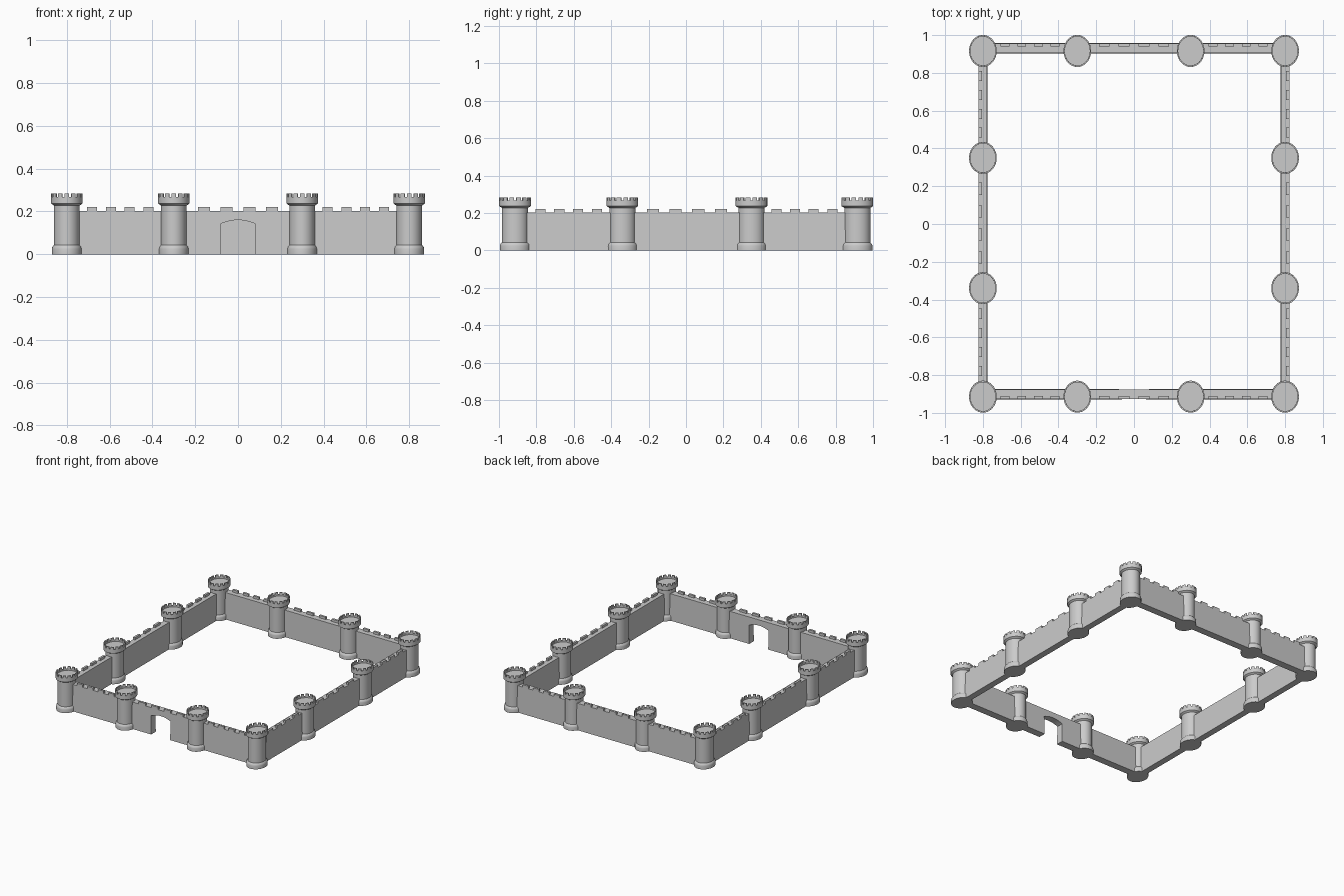
import bpy, bmesh, math
from mathutils import Matrix, Vector

if "Cube" in bpy.data.objects:
    bpy.data.objects.remove(bpy.data.objects["Cube"])

ROWS_X = [-0.8, -0.3, 0.3, 0.8]
ROWS_Y = [-0.914, -0.34, 0.35, 0.916]
SEG = 48


def add_object(name, bm):
    bmesh.ops.recalc_face_normals(bm, faces=bm.faces)
    me = bpy.data.meshes.new(name)
    bm.to_mesh(me)
    bm.free()
    ob = bpy.data.objects.new(name, me)
    bpy.context.collection.objects.link(ob)
    return ob


def hexa(bm, bottom, top):
    """Closed block between two matching quads."""
    b = [bm.verts.new(p) for p in bottom]
    t = [bm.verts.new(p) for p in top]
    bm.faces.new(b)
    bm.faces.new(t)
    for i in range(4):
        j = (i + 1) % 4
        bm.faces.new((b[i], b[j], t[j], t[i]))


def rect(x0, x1, y0, y1, z):
    return [(x0, y0, z), (x1, y0, z), (x1, y1, z), (x0, y1, z)]


# Tower: lathed shaft with flared foot, overhanging crown and sunken floor
def tower():
    bm = bmesh.new()
    profile = [(0.07, 0), (0.07, 0.025), (0.068, 0.034), (0.0605, 0.043),
               (0.0605, 0.228), (0.066, 0.232), (0.0733, 0.237), (0.0733, 0.267),
               (0.066, 0.267), (0.066, 0.256)]
    rings = [[bm.verts.new((r * math.cos(2 * math.pi * i / SEG),
                            r * math.sin(2 * math.pi * i / SEG), z))
              for i in range(SEG)] for r, z in profile]
    for a, b in zip(rings, rings[1:]):
        for i in range(SEG):
            j = (i + 1) % SEG
            bm.faces.new((a[i], a[j], b[j], b[i]))
    bm.faces.new(rings[0])
    bm.faces.new(rings[-1])
    # Crown merlons, curved to follow the rim
    count, steps = 14, 3
    for k in range(count):
        mid = 2 * math.pi * (k + 0.5) / count
        half = math.pi / count * 0.66
        arc = [mid - half + 2 * half * s / steps for s in range(steps + 1)]
        plan = [(0.0733, a) for a in arc] + [(0.066, a) for a in reversed(arc)]
        vs = [bm.verts.new((r * math.cos(a), r * math.sin(a), 0.267)) for r, a in plan]
        face = bm.faces.new(vs)
        ext = bmesh.ops.extrude_face_region(bm, geom=[face], use_keep_orig=True)
        bmesh.ops.translate(bm, vec=(0, 0, 0.016),
                            verts=[v for v in ext["geom"] if isinstance(v, bmesh.types.BMVert)])
    # Plan is slightly stretched along y
    bmesh.ops.scale(bm, vec=(1, 1.155, 1), verts=bm.verts)
    ob = add_object("tower", bm)
    bpy.context.view_layer.objects.active = ob
    ob.select_set(True)
    bpy.ops.object.shade_smooth_by_angle(angle=math.radians(35))
    ob.select_set(False)
    return ob


# Wall span: tapered body with four merlons on the outer (-y local) edge
def wall(name, p, q, half_base, half_top, gate=False):
    p, q = Vector((*p, 0)), Vector((*q, 0))
    length = (q - p).length
    turn = Matrix.Translation((p + q) / 2) @ Matrix.Rotation(
        math.atan2(q.y - p.y, q.x - p.x), 4, 'Z')
    h = length / 2
    bm = bmesh.new()
    hexa(bm, rect(-h, h, -half_base, half_base, 0), rect(-h, h, -half_top, half_top, 0.203))
    body = add_object(name, bm)
    if gate:
        cut_gate(body)
    bm = bmesh.new()
    bm.from_mesh(body.data)
    for f in (-1.5, -0.5, 0.5, 1.5):
        c, w = f * 0.176 * length, 0.047 * length
        y0, y1 = -half_top, -half_top + 0.016
        hexa(bm, rect(c - w, c + w, y0, y1, 0.203), rect(c - w, c + w, y0, y1, 0.221))
    bm.transform(turn)
    bmesh.ops.recalc_face_normals(bm, faces=bm.faces)
    bm.to_mesh(body.data)
    bm.free()


# Gateway: shallow arched opening cut through the front span
def cut_gate(body):
    bm = bmesh.new()
    w, spring, rise = 0.082, 0.142, 0.018
    outline = [(-w + 0.003, -0.05), (w - 0.003, -0.05)]
    for i in range(13):
        x = w - 2 * w * i / 12
        outline.append((x, spring + rise * (1 - (x / w) ** 2)))
    a = [bm.verts.new((x, -0.1, z)) for x, z in outline]
    b = [bm.verts.new((x, 0.1, z)) for x, z in outline]
    bm.faces.new(a)
    bm.faces.new(b)
    for i in range(len(a)):
        j = (i + 1) % len(a)
        bm.faces.new((a[i], a[j], b[j], b[i]))
    cutter = add_object("gate_cutter", bm)
    cutter.hide_render = True
    mod = body.modifiers.new("gate", 'BOOLEAN')
    mod.operation, mod.object, mod.solver = 'DIFFERENCE', cutter, 'EXACT'
    bpy.context.view_layer.objects.active = body
    bpy.ops.object.modifier_apply(modifier=mod.name)
    bpy.data.objects.remove(cutter)


# Twelve towers around the perimeter
first = tower()
spots = [(x, y) for x in ROWS_X for y in ROWS_Y
         if x in (ROWS_X[0], ROWS_X[-1]) or y in (ROWS_Y[0], ROWS_Y[-1])]
for n, (x, y) in enumerate(spots):
    ob = first if n == 0 else first.copy()
    if n:
        bpy.context.collection.objects.link(ob)
    ob.location = (x, y, 0)

# Curtain walls on the four sides
for i in range(3):
    x0, x1 = ROWS_X[i], ROWS_X[i + 1]
    y0, y1 = ROWS_Y[i], ROWS_Y[i + 1]
    wall("front_wall", (x0, -0.902), (x1, -0.902), 0.028, 0.025, gate=(i == 1))
    wall("back_wall", (x1, 0.93), (x0, 0.93), 0.028, 0.025)
    wall("right_wall", (0.8, y0), (0.8, y1), 0.0245, 0.022)
    wall("left_wall", (-0.8, y1), (-0.8, y0), 0.0245, 0.022)
